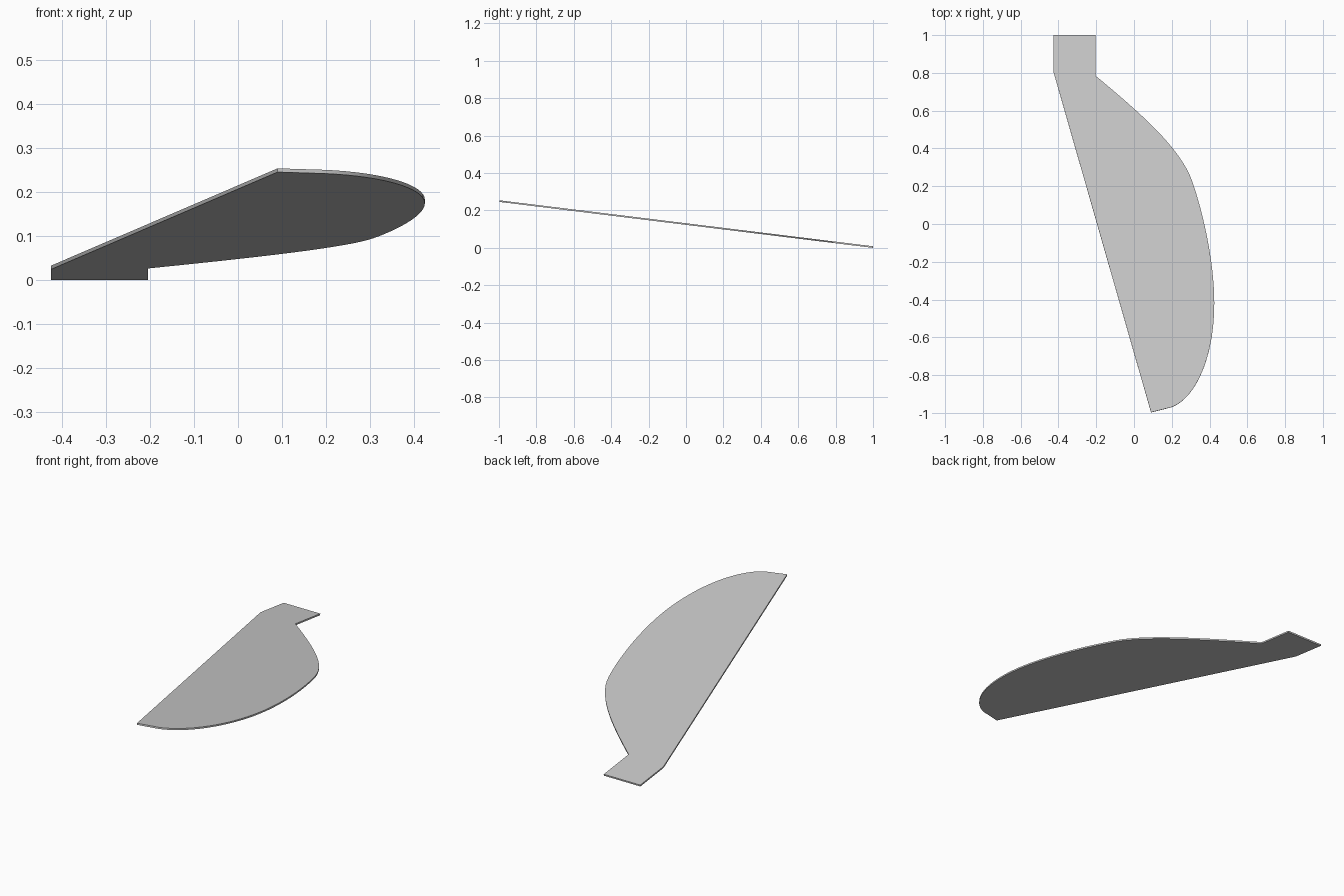
import bpy
import bmesh
from mathutils import Vector
from mathutils.geometry import interpolate_bezier

cube = bpy.data.objects.get("Cube")
if cube:
    bpy.data.objects.remove(cube)

THICKNESS = 0.0085
SLOPE = 0.123  # rise per unit towards the front

# Flat grey finish
grey = bpy.data.materials.new("plain_grey")
grey.use_nodes = True
colour = (0.6, 0.6, 0.6, 1)
grey.diffuse_color = colour
grey.node_tree.nodes["Principled BSDF"].inputs["Base Color"].default_value = colour

# Curved edge: each row is start, two handles, end
curves = [
    [(-0.205, 0.785), (0.03, 0.59), (0.25, 0.4), (0.31, 0.22)],
    [(0.31, 0.22), (0.365, 0.06), (0.425, -0.2), (0.425, -0.42)],
    [(0.425, -0.42), (0.425, -0.7), (0.33, -0.92), (0.2, -0.97)],
]
edge = []
for row in curves:
    points = interpolate_bezier(*[Vector((x, y, 0)) for x, y in row], 17)
    edge += [(p.x, p.y) for p in points[:-1]]

# Outline: square tab, curved edge, blunt tip, straight edge
outline = [(-0.425, 0.8), (-0.425, 0.999), (-0.205, 0.999)] + edge
outline += [(0.2, -0.97), (0.09, -0.998)]

# Tilted plate with an even thickness
bm = bmesh.new()
base = bm.faces.new([bm.verts.new((x, y, SLOPE * (0.999 - y))) for x, y in outline])
normal = Vector((0, SLOPE, 1)).normalized()
top = bmesh.ops.extrude_face_region(bm, geom=[base], use_keep_orig=True)["geom"]
bmesh.ops.translate(bm, vec=normal * THICKNESS,
                    verts=[v for v in top if isinstance(v, bmesh.types.BMVert)])
bmesh.ops.recalc_face_normals(bm, faces=bm.faces)
mesh = bpy.data.meshes.new("blade_plate")
bm.to_mesh(mesh)
bm.free()
mesh.materials.append(grey)

plate = bpy.data.objects.new("blade_plate", mesh)
bpy.context.collection.objects.link(plate)

# Smooth rim with crisp corners
bpy.context.view_layer.objects.active = plate
plate.select_set(True)
bpy.ops.object.shade_smooth_by_angle()
